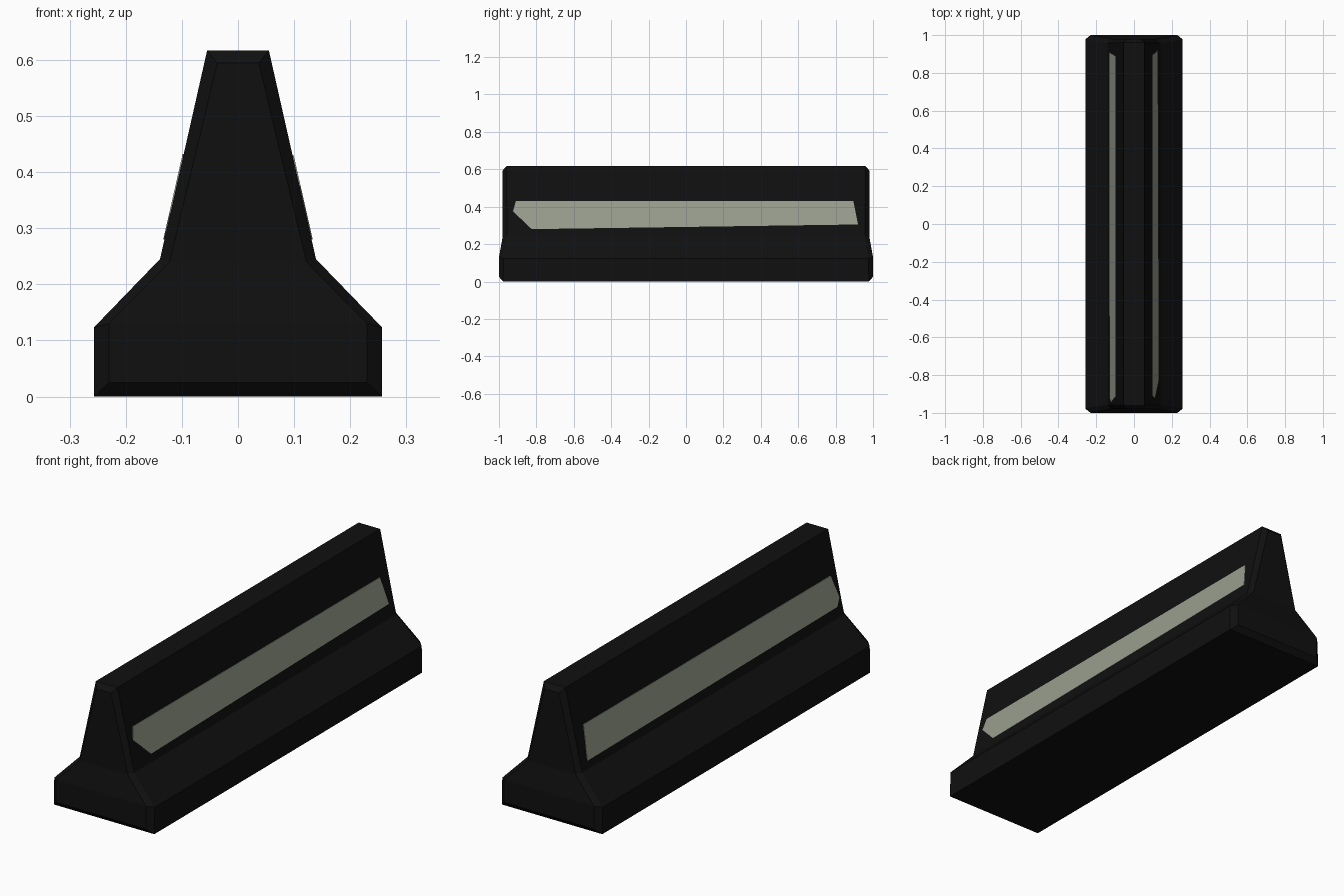
import bpy, bmesh

if "Cube" in bpy.data.objects:
    bpy.data.objects.remove(bpy.data.objects["Cube"])


def material(name, rgb):
    m = bpy.data.materials.new(name)
    m.diffuse_color = (*rgb, 1.0)
    m.use_nodes = True
    m.node_tree.nodes["Principled BSDF"].inputs["Base Color"].default_value = m.diffuse_color
    return m


def make_object(name, bm, mat):
    bmesh.ops.recalc_face_normals(bm, faces=bm.faces[:])
    me = bpy.data.meshes.new(name)
    bm.to_mesh(me)
    bm.free()
    me.materials.append(mat)
    ob = bpy.data.objects.new(name, me)
    bpy.context.collection.objects.link(ob)
    return ob


black = material("near black", (0.005, 0.005, 0.005))
pale = material("pale grey green", (0.31, 0.34, 0.265))

# Barrier body: half profile as (half width, z, end y), full section and chamfered end
section = [(0.257, 0.0, 0.978), (0.257, 0.123, 0.975), (0.139, 0.245, 0.957), (0.055, 0.617, 0.96)]
end_cap = [(0.23, 0.025, 1.0), (0.23, 0.13, 1.0), (0.122, 0.24, 0.98), (0.037, 0.594, 0.98)]

bm = bmesh.new()


def ring(half, s):
    pts = [(x, s * y, z) for x, z, y in half] + [(-x, s * y, z) for x, z, y in reversed(half)]
    return [bm.verts.new(p) for p in pts]


rings = [ring(end_cap, -1), ring(section, -1), ring(section, 1), ring(end_cap, 1)]
for a, b in zip(rings, rings[1:]):
    for i in range(8):
        j = (i + 1) % 8
        bm.faces.new((a[i], a[j], b[j], b[i]))
for r in (rings[0], rings[-1]):
    for i in range(3):
        bm.faces.new((r[i], r[i + 1], r[6 - i], r[7 - i]))
make_object("barrier_body", bm, black)


# Painted stripes: thin plates lying on the steep upper sides, outlines as (y, z)
def stripe(name, side, outline):
    sb = bmesh.new()
    layers = []
    for off in (-0.002, 0.002):
        layers.append([sb.verts.new((side * (0.139 - (z - 0.245) * 0.2258 + off), y, z))
                       for y, z in outline])
    inner, outer = layers
    n = len(outline)
    sb.faces.new(inner[::-1])
    sb.faces.new(outer)
    for i in range(n):
        j = (i + 1) % n
        sb.faces.new((inner[i], inner[j], outer[j], outer[i]))
    make_object(name, sb, pale)


stripe("right_stripe", 1, [(-0.91, 0.43), (0.895, 0.43), (0.92, 0.305), (-0.825, 0.28), (-0.925, 0.375)])
stripe("left_stripe", -1, [(0.89, 0.432), (-0.915, 0.43), (-0.945, 0.325), (-0.92, 0.292), (0.91, 0.28)])
